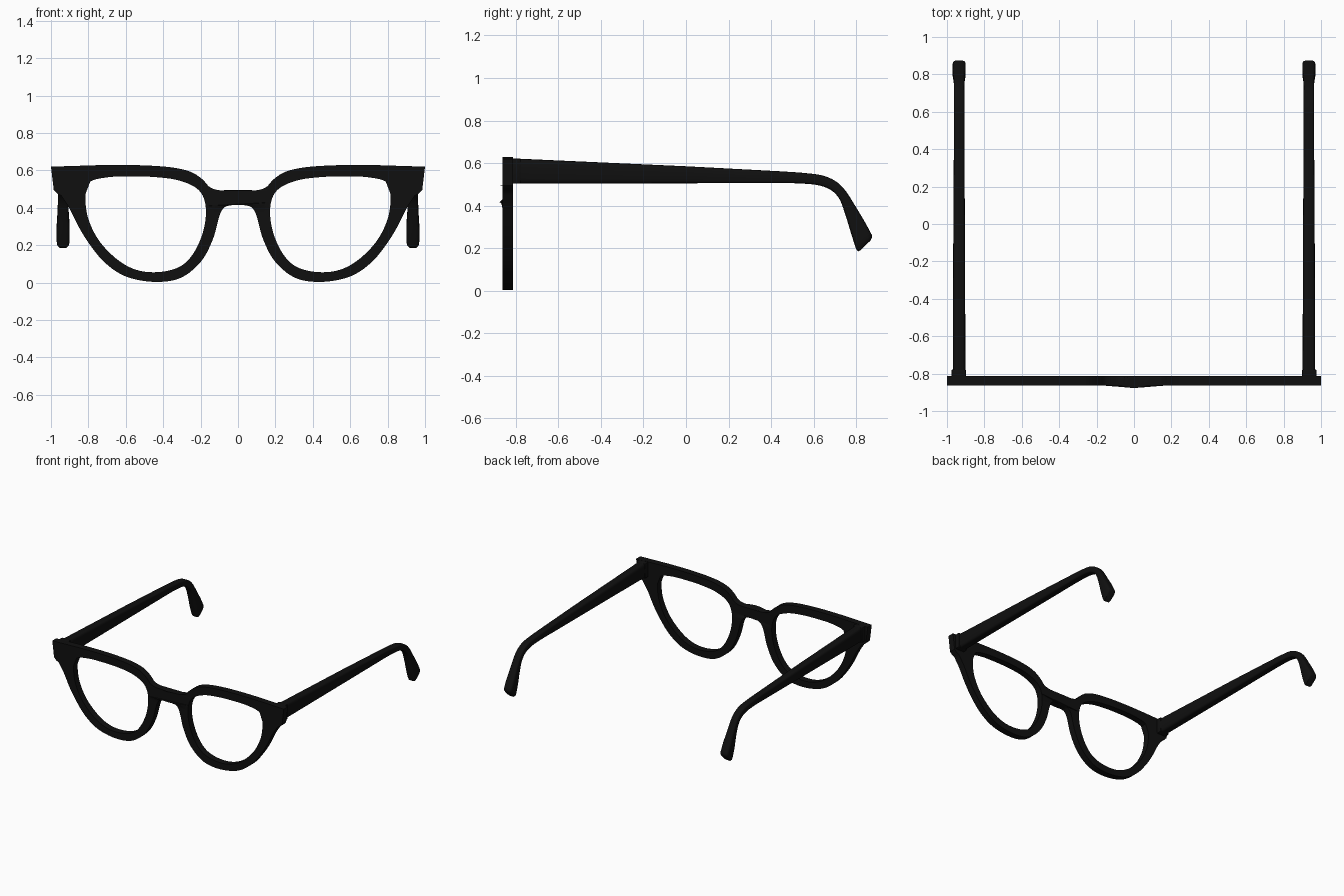
import bpy, bmesh, math
from mathutils import Vector

if "Cube" in bpy.data.objects:
    bpy.data.objects.remove(bpy.data.objects["Cube"])

black = bpy.data.materials.new("black_acetate")
black.diffuse_color = (0.005, 0.005, 0.005, 1)
black.use_nodes = True
black.node_tree.nodes["Principled BSDF"].inputs["Base Color"].default_value = black.diffuse_color


def smooth(pts, n=5):
    """Open Catmull-Rom curve through points of any dimension."""
    p = [Vector(q) for q in pts]
    p = [p[0] * 2 - p[1]] + p + [p[-1] * 2 - p[-2]]
    out = []
    for i in range(1, len(p) - 2):
        a, b, c, d = p[i - 1:i + 3]
        for k in range(n):
            t = k / n
            out.append((b * 2 + (c - a) * t + (a * 2 - b * 5 + c * 4 - d) * t * t
                        + (b * 3 - a - c * 3 + d) * t ** 3) * 0.5)
    return out + [p[-2]]


def finish(name, bm):
    bmesh.ops.remove_doubles(bm, verts=bm.verts, dist=0.0003)
    bmesh.ops.recalc_face_normals(bm, faces=bm.faces)
    me = bpy.data.meshes.new(name)
    bm.to_mesh(me)
    bm.free()
    ob = bpy.data.objects.new(name, me)
    bpy.context.collection.objects.link(ob)
    me.materials.append(black)
    bpy.ops.object.select_all(action='DESELECT')
    bpy.context.view_layer.objects.active = ob
    ob.select_set(True)
    bpy.ops.object.shade_smooth_by_angle(angle=math.radians(35))
    return ob


# Front frame: outer outline with two lens openings
top = smooth([(0, .496), (.05, .496), (.10, .494), (.15, .51), (.19, .552), (.25, .591),
              (.34, .614), (.46, .625), (.60, .629), (.75, .628)])
corner = [Vector(q) for q in [(1.0, .62), (.985, .495), (.965, .475)]]
low = smooth([(.945, .465), (.90, .395), (.85, .295), (.79, .20), (.71, .105), (.60, .033),
              (.45, .004), (.31, .024), (.20, .11), (.135, .23), (.10, .355), (.075, .40),
              (.04, .413), (0, .415)])
half = top + corner + low
outer = half + [Vector((-p.x, p.y)) for p in reversed(half[1:-1])]
ring = [(.79, .54), (.69, .564), (.57, .568), (.44, .564), (.31, .545), (.21, .495),
        (.173, .41), (.182, .29), (.23, .17), (.30, .092), (.40, .059), (.52, .062),
        (.63, .112), (.74, .22), (.803, .35), (.815, .475)]
lens = smooth(ring[-2:] + ring + ring[:2])[10:-10]

curve = bpy.data.curves.new("frame_outline", 'CURVE')
curve.dimensions, curve.fill_mode, curve.extrude = '2D', 'BOTH', 0.025
for loop in (outer, lens, [Vector((-p.x, p.y)) for p in lens]):
    s = curve.splines.new('POLY')
    s.points.add(len(loop) - 1)
    for pt, p in zip(s.points, loop):
        pt.co = (p.x, p.y, 0, 1)
    s.use_cyclic_u = True
tmp = bpy.data.objects.new("frame_outline", curve)
bpy.context.collection.objects.link(tmp)
dg = bpy.context.evaluated_depsgraph_get()
flat = bpy.data.meshes.new_from_object(tmp.evaluated_get(dg))
bpy.data.objects.remove(tmp)
bm = bmesh.new()
bm.from_mesh(flat)
bpy.data.meshes.remove(flat)
for v in bm.verts:
    x, z, d = v.co
    t = max(0, 1 - abs(x) / 0.10)          # bridge bows forward
    v.co = (x, -0.838 - d - 0.014 * t * t * (3 - 2 * t), z)
finish("front_frame", bm)

# Temple arms: rounded sections (y, z bottom, y, z top, half width)
stations = [Vector(q) for q in [(-.815, .503, -.815, .622, .034), (0, .505, 0, .585, .031)]]
stations += smooth([(.45, .506, .45, .561, .028), (.54, .504, .55, .554, .028),
                    (.62, .496, .64, .542, .028), (.68, .474, .705, .514, .028),
                    (.722, .43, .75, .47, .028), (.75, .355, .795, .40, .030),
                    (.776, .27, .84, .325, .035), (.796, .207, .874, .262, .035)])
stations += [Vector((.803, .190, .874, .248, .032)), Vector((.813, .184, .866, .234, .024))]
bm = bmesh.new()
N = 20
rows = []
for yb, zb, yt, zt, w in stations:
    row = []
    for k in range(N):
        a = 2 * math.pi * k / N
        u, v = (math.copysign(abs(f) ** 0.45, f) for f in (math.cos(a), math.sin(a)))
        t = (v + 1) / 2
        row.append(bm.verts.new((.935 + w * u, yb + (yt - yb) * t, zb + (zt - zb) * t)))
    rows.append(row)
for r, q in zip(rows, rows[1:]):
    for k in range(N):
        bm.faces.new((r[k], r[(k + 1) % N], q[(k + 1) % N], q[k]))
bm.faces.new(rows[0])
bm.faces.new(rows[-1])
arm = finish("temple_arms", bm)

# Hinge blocks behind the frame corners
bm = bmesh.new()
bmesh.ops.create_cube(bm, size=1)
for v in bm.verts:
    v.co = (.937 + v.co.x * .078, -.80 + v.co.y * .045, .562 + v.co.z * .118)
bmesh.ops.bevel(bm, geom=bm.edges[:], offset=.006, segments=2, affect='EDGES', profile=.5)
hinge = finish("hinge_blocks", bm)

for ob in (arm, hinge):
    ob.modifiers.new("mirror", 'MIRROR')
